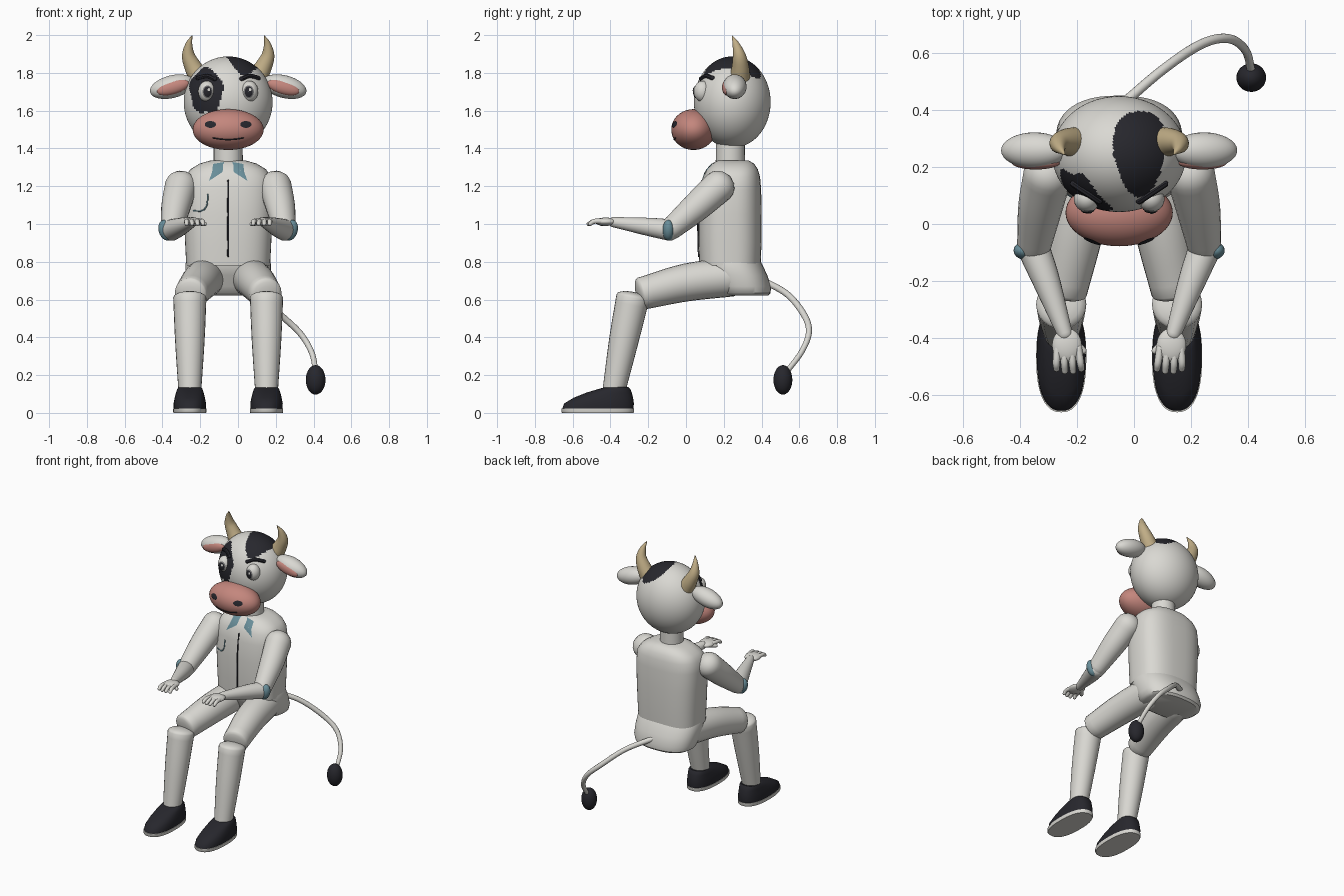
import bpy, bmesh, math
from mathutils import Vector, Matrix
from mathutils.bvhtree import BVHTree

cube = bpy.data.objects.get("Cube")
if cube:
    bpy.data.objects.remove(cube)

CX = -0.052          # symmetry plane of the body
PARTS = []


def material(name, rgb):
    m = bpy.data.materials.new(name)
    m.use_nodes = True
    m.diffuse_color = (*rgb, 1)
    bsdf = m.node_tree.nodes["Principled BSDF"]
    bsdf.inputs["Base Color"].default_value = (*rgb, 1)
    bsdf.inputs["Roughness"].default_value = 0.7
    return m


WHITE = material("warm_white", (0.7, 0.69, 0.65))
BLACK = material("soft_black", (0.02, 0.02, 0.026))
PINK = material("muzzle_pink", (0.55, 0.24, 0.205))
HORN = material("horn_tan", (0.53, 0.42, 0.24))
TEAL = material("dusty_teal", (0.14, 0.27, 0.32))
GREY = material("iris_grey", (0.2, 0.2, 0.2))


def finish(name, bm, *mats, closed=True):
    if closed:
        bmesh.ops.recalc_face_normals(bm, faces=bm.faces)
    mesh = bpy.data.meshes.new(name)
    bm.to_mesh(mesh)
    bm.free()
    obj = bpy.data.objects.new(name, mesh)
    bpy.context.collection.objects.link(obj)
    for m in mats:
        mesh.materials.append(m)
    PARTS.append(obj)
    return obj


def skin(bm, rings, caps=True):
    """Bridge successive rings of points with quads."""
    loops = [[bm.verts.new(p) for p in r] for r in rings]
    n = len(loops[0])
    for a, b in zip(loops, loops[1:]):
        for i in range(n):
            j = (i + 1) % n
            bm.faces.new((a[i], a[j], b[j], b[i]))
    if caps:
        bm.faces.new(loops[0])
        bm.faces.new(loops[-1])
    return loops


def ellipsoid(name, centre, radii, mat, tilt=0, seg=32):
    bm = bmesh.new()
    bmesh.ops.create_uvsphere(bm, u_segments=seg, v_segments=seg // 2, radius=1)
    m = (Matrix.Translation(centre) @ Matrix.Rotation(tilt, 4, 'Y')
         @ Matrix.Diagonal((*radii, 1)))
    bmesh.ops.transform(bm, matrix=m, verts=bm.verts)
    return finish(name, bm, mat)


def tube(name, points, mat, dome=(0.9, 0.9), seg=24, steps=6):
    """Round limb through (x, y, z, radius) points, with domed ends."""
    p = [Vector(q) for q in points]
    ext = [2 * p[0] - p[1]] + p + [2 * p[-1] - p[-2]]
    path = []
    for a, b, c, d in zip(ext, ext[1:], ext[2:], ext[3:]):
        for k in range(steps):
            t = k / steps
            path.append(0.5 * (2 * b + (c - a) * t + (2 * a - 5 * b + 4 * c - d) * t * t
                               + (3 * b - a - 3 * c + d) * t ** 3))
    path.append(p[-1])
    pos, rad = [q.to_3d() for q in path], [q.w for q in path]
    tang = [(pos[min(i + 1, len(pos) - 1)] - pos[max(i - 1, 0)]).normalized()
            for i in range(len(pos))]
    rows = list(zip(pos, rad, tang))
    angles = [math.radians(a) for a in (20, 40, 60, 80)]
    start, r0, d0 = rows[0]
    end, r1, d1 = rows[-1]
    if dome[0]:
        rows = [(start - d0 * r0 * dome[0] * math.sin(a), r0 * math.cos(a), d0)
                for a in reversed(angles)] + rows
    if dome[1]:
        rows += [(end + d1 * r1 * dome[1] * math.sin(a), r1 * math.cos(a), d1) for a in angles]
    span = [abs(c) for c in pos[-1] - pos[0]]
    ref = Vector((0, 0, 0))
    ref[span.index(min(span))] = 1
    rings = []
    for c, r, d in rows:
        u = d.cross(ref).normalized()
        v = d.cross(u)
        rings.append([c + r * (u * math.cos(t) + v * math.sin(t))
                      for t in (math.tau * i / seg for i in range(seg))])
    bm = bmesh.new()
    skin(bm, rings)
    return finish(name, bm, mat)


def stack(name, cx, levels, mat, power=2.5, seg=48):
    """Loft of rounded outlines: (z, half width, front y, back y)."""
    def signed(c):
        return math.copysign(abs(c) ** (2 / power), c)
    rings = []
    for z, w, front, back in levels:
        rings.append([(cx + w * signed(math.cos(t)),
                       (front + back) / 2 + (back - front) / 2 * signed(math.sin(t)), z)
                      for t in (math.tau * i / seg for i in range(seg))])
    bm = bmesh.new()
    skin(bm, rings)
    return finish(name, bm, mat)


def on_front(target):
    """Return a function placing (x, z) on the front surface of a part."""
    mesh = target.data
    tree = BVHTree.FromPolygons([v.co for v in mesh.vertices],
                                [f.vertices for f in mesh.polygons])

    def place(x, z, lift=0.003):
        hit = tree.ray_cast(Vector((x, -3, z)), Vector((0, 1, 0)))[0]
        return Vector((x, (hit.y if hit else 0.15) - lift, z))
    return place


def decal(name, outline, place, mat, lift=0.003):
    """Thin painted shape hugging the front of a part."""
    mx = sum(p[0] for p in outline) / len(outline)
    mz = sum(p[1] for p in outline) / len(outline)
    rings = [[place(mx + (x - mx) * k, mz + (z - mz) * k, lift) for x, z in outline]
             for k in (0.02, 0.35, 0.7, 1)]
    bm = bmesh.new()
    skin(bm, rings[::-1], caps=False)
    bm.normal_update()
    if sum(f.normal.y for f in bm.faces) > 0:
        bmesh.ops.reverse_faces(bm, faces=bm.faces)
    return finish(name, bm, mat, closed=False)


def oval(x, z, rx, rz, n=24):
    return [(x + rx * math.cos(math.tau * i / n), z + rz * math.sin(math.tau * i / n))
            for i in range(n)]


def drawn_line(name, pts, place, radius, mat):
    tube(name, [(*place(x, z, 0), radius) for x, z in pts], mat, seg=8)


# Torso, pelvis and neck
torso = stack("torso", CX, [(0.78, .222, .07, .395), (0.9, .228, .065, .4), (1.05, .235, .065, .4),
                            (1.18, .237, .075, .398), (1.25, .228, .09, .392), (1.29, .2, .112, .38),
                            (1.32, .15, .14, .36), (1.337, .09, .17, .33)], WHITE, 2.7)
stack("pelvis", CX, [(0.622, .19, .18, .435), (0.635, .21, .16, .448), (0.67, .222, .14, .45),
                     (0.73, .226, .11, .43), (0.79, .226, .08, .402), (0.815, .215, .085, .385)], WHITE, 2.4)
tube("neck", [(CX, .235, 1.3, .078), (CX, .235, 1.45, .076)], WHITE, (0, 0))

# Head with dark patches picked by position
head = ellipsoid("head", (CX, .245, 1.645), (.235, .203, .242), WHITE, seg=128)
head.data.materials.append(BLACK)
for face in head.data.polygons:
    x, y, z = face.center
    a, b = (x + .168) / .088, (z - 1.705) / .12
    eye_patch = y < .25 and math.hypot(a, b) < 1 + .06 * math.sin(5 * math.atan2(b, a))
    a, b = (x - .02) / .092, (y - .255) / .15
    crown_patch = z > 1.7 and math.hypot(a, b) < 1 + .07 * math.sin(3 * math.atan2(b, a))
    face.material_index = int(eye_patch or crown_patch)

# Muzzle and mouth
muzzle = ellipsoid("muzzle", (CX, .04, 1.5), (.188, .118, .108), PINK, seg=48)
on_muzzle, on_head, on_torso = on_front(muzzle), on_front(head), on_front(torso)
drawn_line("mouth", [(CX + t * .08, 1.447 + .009 * t * t) for t in (-1, -.5, 0, .5, 1)],
           on_muzzle, .004, BLACK)

# Zip and pocket seam
drawn_line("zip", [(CX, .83 + i * .1) for i in range(5)], on_torso, .005, BLACK)
drawn_line("pocket_seam", [(-.16, 1.155), (-.165, 1.1), (-.19, 1.07), (-.235, 1.07)],
           on_torso, .004, TEAL)

# Paired parts: s = -1 is the right side, s = 1 the left
for s, side in ((-1, "right_"), (1, "left_")):
    def X(offset):
        return CX + s * offset

    # Face
    eye = ellipsoid(side + "eye", (X(.113), .088, 1.702), (.046, .046, .056), WHITE)
    on_eye = on_front(eye)
    decal(side + "iris", oval(X(.109), 1.7, .027, .034), on_eye, GREY)
    decal(side + "pupil", oval(X(.109), 1.7, .021, .028), on_eye, BLACK, .005)
    decal(side + "eye_glint", oval(X(.109) + .007, 1.711, .007, .008), on_eye, WHITE, .007)
    drawn_line(side + "eyebrow", [(X(.07), 1.768), (X(.11), 1.783), (X(.16), 1.772)],
               on_head, .013, BLACK)
    decal(side + "nostril", oval(X(.094), 1.527, .03, .018), on_muzzle, BLACK, .006)

    # Ears and horns
    ellipsoid(side + "ear", (X(.297), .258, 1.727), (.12, .063, .06), WHITE, s * .25)
    ellipsoid(side + "inner_ear", (X(.292), .215, 1.723), (.088, .024, .036), PINK, s * .28)
    tube(side + "horn", [(X(.15), .285, 1.77, .056), (X(.185), .288, 1.83, .046),
                         (X(.21), .282, 1.89, .035), (X(.208), .265, 1.95, .019),
                         (X(.192), .245, 1.995, .003)], HORN)

    # Arm and cuff
    tube(side + "upper_arm", [(X(.25), .175, 1.2, .086), (X(.276), .06, 1.095, .078),
                              (X(.298), -.075, .978, .06)], WHITE)
    tube(side + "forearm", [(X(.3), -.085, .968, .057), (X(.255), -.2, .985, .048),
                            (X(.19), -.385, 1.01, .027)], WHITE)
    ellipsoid(side + "elbow_cuff", (X(.33), -.093, .967), (.038, .032, .056), TEAL, s * .3)

    # Hand
    ellipsoid(side + "palm", (X(.183), -.425, 1.012), (.052, .06, .022), WHITE)
    for i in range(4):
        k = i - 1.5
        tube(side + "finger_%d" % (i + 1), [(X(.18 + k * .024), -.435, 1.014, .014),
                                            (X(.178 + k * .028), -.485, 1.014, .013),
                                            (X(.176 + k * .029), -.52 + abs(k) * .008, 1.0, .011)],
             WHITE, seg=12)
    tube(side + "thumb", [(X(.16), -.41, 1.008, .015), (X(.125), -.445, 1.0, .012)], WHITE, seg=12)

    # Leg
    tube(side + "thigh", [(X(.115), .24, .72, .104), (X(.15), 0, .69, .1),
                          (X(.198), -.235, .632, .086)], WHITE, (.6, .3))
    tube(side + "shin", [(X(.203), -.282, .61, .088), (X(.203), -.33, .38, .078),
                         (X(.203), -.383, .11, .06)], WHITE, (.35, 0))

    # Shoe
    stack(side + "shoe", X(.203), [(.022, .085, -.655, -.278), (.05, .086, -.645, -.276),
                                   (.08, .08, -.595, -.28), (.108, .073, -.525, -.287),
                                   (.126, .067, -.465, -.295), (.136, .06, -.43, -.305)], BLACK, 2.4)
    stack(side + "sole", X(.203), [(0, .086, -.655, -.278), (.006, .088, -.66, -.274),
                                   (.024, .088, -.66, -.274)], WHITE, 2.4)

    # Collar point
    decal(side + "collar", [(X(.08), 1.318), (X(.022), 1.328), (X(.03), 1.275), (X(.102), 1.228),
                            (X(.085), 1.275)], on_torso, TEAL, .006)

# Tail
tube("tail", [(CX, .41, .7, .018), (.1, .54, .625, .017), (.235, .63, .51, .017),
              (.33, .65, .42, .016), (.39, .61, .32, .015), (.412, .535, .22, .014)], WHITE, seg=16)
ellipsoid("tail_tuft", (.411, .513, .175), (.052, .05, .078), BLACK)

# Smooth shading with crisp edges
bpy.ops.object.select_all(action='DESELECT')
for obj in PARTS:
    obj.select_set(True)
bpy.context.view_layer.objects.active = torso
bpy.ops.object.shade_smooth_by_angle(angle=math.radians(40))
